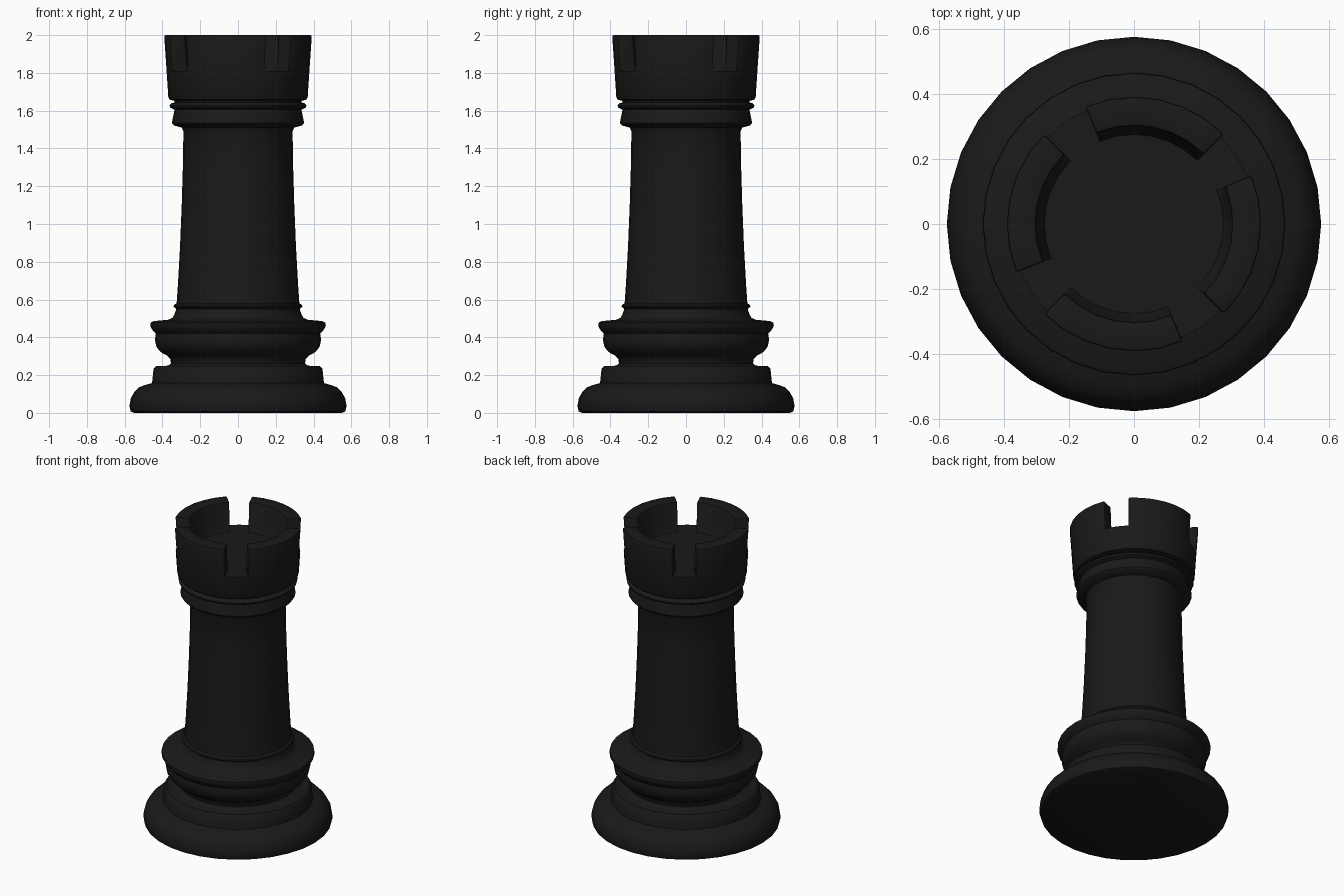
import bpy, bmesh, math

if "Cube" in bpy.data.objects:
    bpy.data.objects.remove(bpy.data.objects["Cube"])

SIDES = 32
black = bpy.data.materials.new("black")
black.diffuse_color = (0.01, 0.01, 0.01, 1)
black.use_nodes = True
black.node_tree.nodes["Principled BSDF"].inputs["Base Color"].default_value = black.diffuse_color


def lathe(profile):
    """Revolve (radius, z) points around z into a bmesh."""
    bm = bmesh.new()
    rings = []
    for r, z in profile:
        if r == 0:
            rings.append([bm.verts.new((0, 0, z))] * SIDES)
            continue
        rings.append([bm.verts.new((r * math.cos(i * math.tau / SIDES),
                                    r * math.sin(i * math.tau / SIDES), z))
                      for i in range(SIDES)])
    for low, high in zip(rings, rings[1:]):
        for i in range(SIDES):
            j = (i + 1) % SIDES
            corners = dict.fromkeys((low[i], low[j], high[j], high[i]))
            bm.faces.new(list(corners))
    return bm


def finish(name, bm):
    bmesh.ops.recalc_face_normals(bm, faces=bm.faces) if name == "head" else None
    mesh = bpy.data.meshes.new(name)
    bm.to_mesh(mesh)
    bm.free()
    obj = bpy.data.objects.new(name, mesh)
    bpy.context.collection.objects.link(obj)
    mesh.materials.append(black)
    bpy.ops.object.select_all(action='DESELECT')
    obj.select_set(True)
    bpy.context.view_layer.objects.active = obj
    bpy.ops.object.shade_smooth_by_angle(angle=math.radians(40))
    return obj


# Stepped base with foot, waist and collar
finish("base", lathe([
    (0, 0), (0.55, 0), (0.568, 0.008), (0.575, 0.035), (0.568, 0.075),
    (0.55, 0.11), (0.525, 0.135), (0.49, 0.148), (0.455, 0.158),
    (0.447, 0.235), (0.435, 0.247), (0.37, 0.25), (0.355, 0.262),
    (0.358, 0.285), (0.375, 0.303), (0.41, 0.322), (0.432, 0.35),
    (0.44, 0.385), (0.435, 0.42), (0.452, 0.437), (0.465, 0.46),
    (0.463, 0.477), (0.445, 0.486), (0.37, 0.493), (0.347, 0.503),
    (0.336, 0.522), (0.327, 0.55)]))

# Thin bead and tapering shaft
finish("shaft", lathe([
    (0.327, 0.55), (0.341, 0.562), (0.338, 0.572), (0.325, 0.58),
    (0.318, 0.68), (0.307, 0.88), (0.298, 1.1), (0.292, 1.3),
    (0.289, 1.49), (0.297, 1.51)]))

# Head: neck ring, bead, flared cup with floor
FLOOR = 1.81
head = lathe([
    (0.297, 1.51), (0.34, 1.522), (0.35, 1.535), (0.342, 1.575),
    (0.336, 1.605), (0.358, 1.616), (0.362, 1.628), (0.355, 1.638),
    (0.336, 1.644), (0.336, 1.652), (0.362, 1.658), (0.369, 1.672),
    (0.378, FLOOR), (0.275, FLOOR), (0, FLOOR)])

# Four battlements raised from the rim, each six sides wide with two-side gaps
head.faces.ensure_lookup_table()
rim = []
for f in head.faces:
    c = f.calc_center_median()
    if abs(c.z - FLOOR) < 1e-4 and math.hypot(c.x, c.y) > 0.3:
        side = int((math.atan2(c.y, c.x) % math.tau) / math.tau * SIDES)
        if side % 8 not in (2, 3):
            rim.append(f)


def raise_rim(faces, z, outer, inner):
    out = bmesh.ops.extrude_face_region(head, geom=faces)["geom"]
    bmesh.ops.delete(head, geom=[f for f in faces if f.is_valid], context='FACES')
    for v in (g for g in out if isinstance(g, bmesh.types.BMVert)):
        r = math.hypot(v.co.x, v.co.y)
        k = (outer if r > 0.33 else inner) / r
        v.co = (v.co.x * k, v.co.y * k, z)
    return [g for g in out if isinstance(g, bmesh.types.BMFace)]


rim = raise_rim(rim, 1.84, 0.380, 0.29)
raise_rim(rim, 2.0, 0.391, 0.302)

# Soften the battlement edges
bmesh.ops.recalc_face_normals(head, faces=head.faces)
edges = [e for e in head.edges
         if max(v.co.z for v in e.verts) > 1.9 and e.calc_face_angle(0) > 1.0]
bmesh.ops.bevel(head, geom=edges, offset=0.008, segments=2, profile=0.5,
                affect='EDGES', clamp_overlap=True)
finish("head", head)
